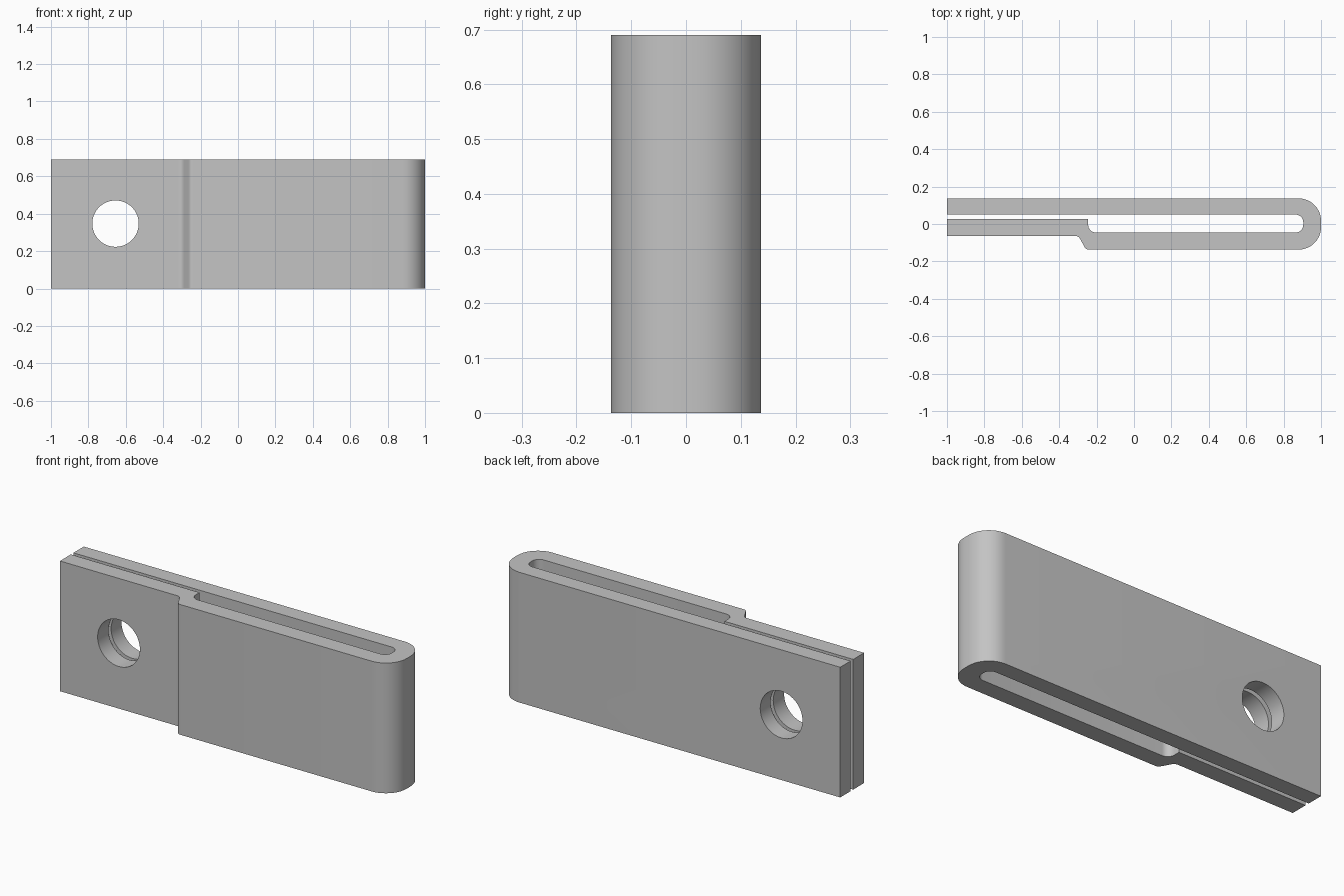
import bpy, bmesh
from math import cos, sin, radians, pi
from mathutils import Matrix

cube = bpy.data.objects.get("Cube")
if cube:
    bpy.data.objects.remove(cube, do_unlink=True)

HEIGHT = 0.69

grey = bpy.data.materials.new("plain grey")
grey.use_nodes = True
colour = (0.55, 0.55, 0.55, 1)
grey.diffuse_color = colour
grey.node_tree.nodes["Principled BSDF"].inputs["Base Color"].default_value = colour


def arc(cx, cy, r, start, end, steps=10):
    """Points along a circular arc, angles in degrees."""
    angles = [radians(start + (end - start) * i / steps) for i in range(steps + 1)]
    return [(cx + r * cos(a), cy + r * sin(a)) for a in angles]


def mesh_object(name, bm):
    bmesh.ops.recalc_face_normals(bm, faces=bm.faces)
    mesh = bpy.data.meshes.new(name)
    bm.to_mesh(mesh)
    bm.free()
    obj = bpy.data.objects.new(name, mesh)
    bpy.context.collection.objects.link(obj)
    return obj


# Folded strip outline: outer side, then back along the inner side
outer, inner = 0.12, 0.04
profile = [(-1, -0.063), (-0.32, -0.063)]
profile += arc(-0.315, -0.093, 0.03, 85, 25, 5)            # joggle, outside
profile += arc(-0.242, -0.112, 0.025, 205, 270, 5)
profile += arc(1 - outer, -0.137 + outer, outer, -90, 0)   # fold, outside
profile += arc(1 - outer, 0.137 - outer, outer, 0, 90)
profile += [(-1, 0.137), (-1, 0.05)]
profile += arc(0.905 - inner, 0.05 - inner, inner, 90, 0)  # fold, inside
profile += arc(0.905 - inner, -0.045 + inner, inner, 0, -90)
profile += arc(-0.205, -0.005, 0.04, 270, 180, 8)          # joggle, inside
profile += [(-0.245, 0.028), (-1, 0.028)]

bm = bmesh.new()
base = bm.faces.new([bm.verts.new((x, y, 0)) for x, y in profile])
top = bmesh.ops.extrude_face_region(bm, geom=[base])["geom"]
bmesh.ops.translate(bm, vec=(0, 0, HEIGHT),
                    verts=[v for v in top if isinstance(v, bmesh.types.BMVert)])
clip = mesh_object("folded_strip", bm)
clip.data.materials.append(grey)

# Round hole through both leaves
bm = bmesh.new()
bmesh.ops.create_cone(bm, cap_ends=True, segments=64, radius1=0.124, radius2=0.124,
                      depth=1, matrix=Matrix.Translation((-0.655, 0, 0.347))
                      @ Matrix.Rotation(pi / 2, 4, "X"))
cutter = mesh_object("hole_cutter", bm)
cutter.data.materials.append(grey)
cutter.hide_render = True
cutter.hide_set(True)

hole = clip.modifiers.new("hole", "BOOLEAN")
hole.operation = "DIFFERENCE"
hole.solver = "EXACT"
hole.object = cutter

# Apply the cut, then smooth the bends
bpy.ops.object.select_all(action="DESELECT")
bpy.context.view_layer.objects.active = clip
clip.select_set(True)
bpy.ops.object.modifier_apply(modifier=hole.name)
bpy.data.objects.remove(cutter, do_unlink=True)
bpy.ops.object.shade_smooth_by_angle(angle=radians(35))
